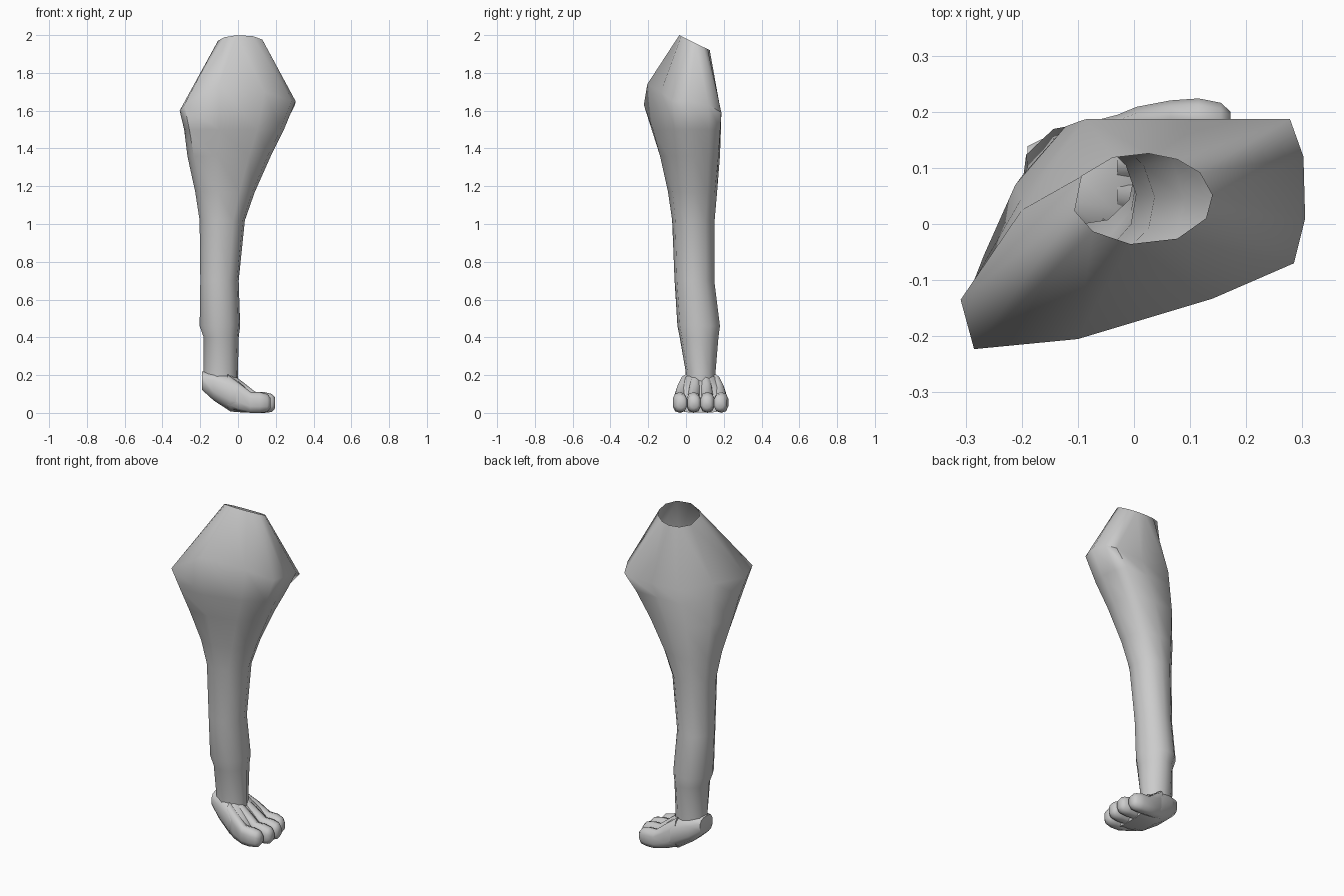
import bpy, bmesh
from math import radians, cos, sin, pi

if "Cube" in bpy.data.objects:
    bpy.data.objects.remove(bpy.data.objects["Cube"])


def loft(name, rings, cap_start=False, cap_end=False):
    """Skin a list of equal-length point rings."""
    bm = bmesh.new()
    vs = [[bm.verts.new(p) for p in ring] for ring in rings]
    n = len(rings[0])
    for a, b in zip(vs, vs[1:]):
        for i in range(n):
            j = (i + 1) % n
            bm.faces.new((a[i], a[j], b[j], b[i]))
    if cap_start:
        bm.faces.new(vs[0][::-1])
    if cap_end:
        bm.faces.new(vs[-1])
    bmesh.ops.recalc_face_normals(bm, faces=bm.faces)
    me = bpy.data.meshes.new(name)
    bm.to_mesh(me)
    bm.free()
    ob = bpy.data.objects.new(name, me)
    bpy.context.collection.objects.link(ob)
    bpy.ops.object.select_all(action='DESELECT')
    ob.select_set(True)
    bpy.context.view_layer.objects.active = ob
    bpy.ops.object.shade_smooth_by_angle(angle=radians(60))
    return ob


# Leg: skewed hip outline that blends into an oval shin
hip = [(.305, .01, 1.65), (.302, .12, 1.63), (.278, .187, 1.59), (.10, .187, 1.58),
       (-.085, .187, 1.58), (-.2, .025, 1.59), (-.309, -.135, 1.6), (-.285, -.223, 1.63),
       (-.10, -.205, 1.74), (.14, -.133, 1.70), (.285, -.07, 1.65)]
angles = [5, 35, 60, 85, 115, 150, 195, 225, 260, 300, 335]


def leg_ring(z, x0, x1, y0, y1, w, tilt=0):
    ring = []
    for (hx, hy, _), a in zip(hip, angles):
        u = w * hx / .307 + (1 - w) * cos(radians(a))
        v = w * (hy + .018) / .205 + (1 - w) * sin(radians(a))
        ring.append(((x0 + x1) / 2 + u * (x1 - x0) / 2,
                     (y0 + y1) / 2 + v * (y1 - y0) / 2, z - tilt * v))
    return ring


sections = [(1.50, -.285, .245, -.19, .185, .85), (1.36, -.27, .175, -.147, .18, .6),
            (1.17, -.23, .09, -.1, .165, .3), (1.02, -.207, .037, -.076, .152, .1),
            (.70, -.203, .004, -.062, .15, 0), (.46, -.207, .012, -.047, .18, 0),
            (.40, -.185, .004, -.035, .172, 0), (.22, -.185, 0, -.003, .157, 0),
            (.14, -.18, 0, -.003, .157, 0)]
loft("leg", [leg_ring(1.96, -.11, .14, -.037, .126, 0, .04), hip]
     + [leg_ring(*s) for s in sections])


def box_ring(x, y0, y1, z0, z1, n=12, power=.7, slant=0):
    """Rounded-rectangle section facing along x."""
    ring = []
    for i in range(n):
        a = 2 * pi * (i + .5) / n
        c, s = cos(a), sin(a)
        c = abs(c) ** power * (1 if c > 0 else -1)
        s = abs(s) ** power * (1 if s > 0 else -1)
        ring.append((x + slant * s, (y0 + y1) / 2 + c * (y1 - y0) / 2,
                     (z0 + z1) / 2 + s * (z1 - z0) / 2))
    return ring


# Paw body: raised heel sloping down to the ball of the foot
loft("paw", [box_ring(-.19, .02, .14, .12, .22),
             box_ring(-.13, -.01, .17, .065, .22),
             box_ring(-.04, -.045, .195, .005, .205),
             box_ring(.03, -.06, .212, 0, .145),
             box_ring(.09, -.06, .212, 0, .085)], True, True)

# Four toes: x offset, z bottom, z top, width scale, spread
toe_profile = [(-.03, .03, .205, .8, .72), (.03, .01, .16, 1, .88), (.09, 0, .112, .95, 1),
               (.14, 0, .11, 1.05, 1), (.18, .005, .1, .95, .96), (.197, .025, .08, .6, .93)]
for k in range(4):
    t = k - 1.5
    back = .025 if k in (0, 3) else 0
    rings = []
    for x, z0, z1, w, spread in toe_profile:
        yc, half = .077 + t * .073 * spread, .037 * w
        rings.append(box_ring(x - back, yc - half, yc + half, z0, z1, 10, .8))
    loft("toe_%d" % (k + 1), rings, True, True)
